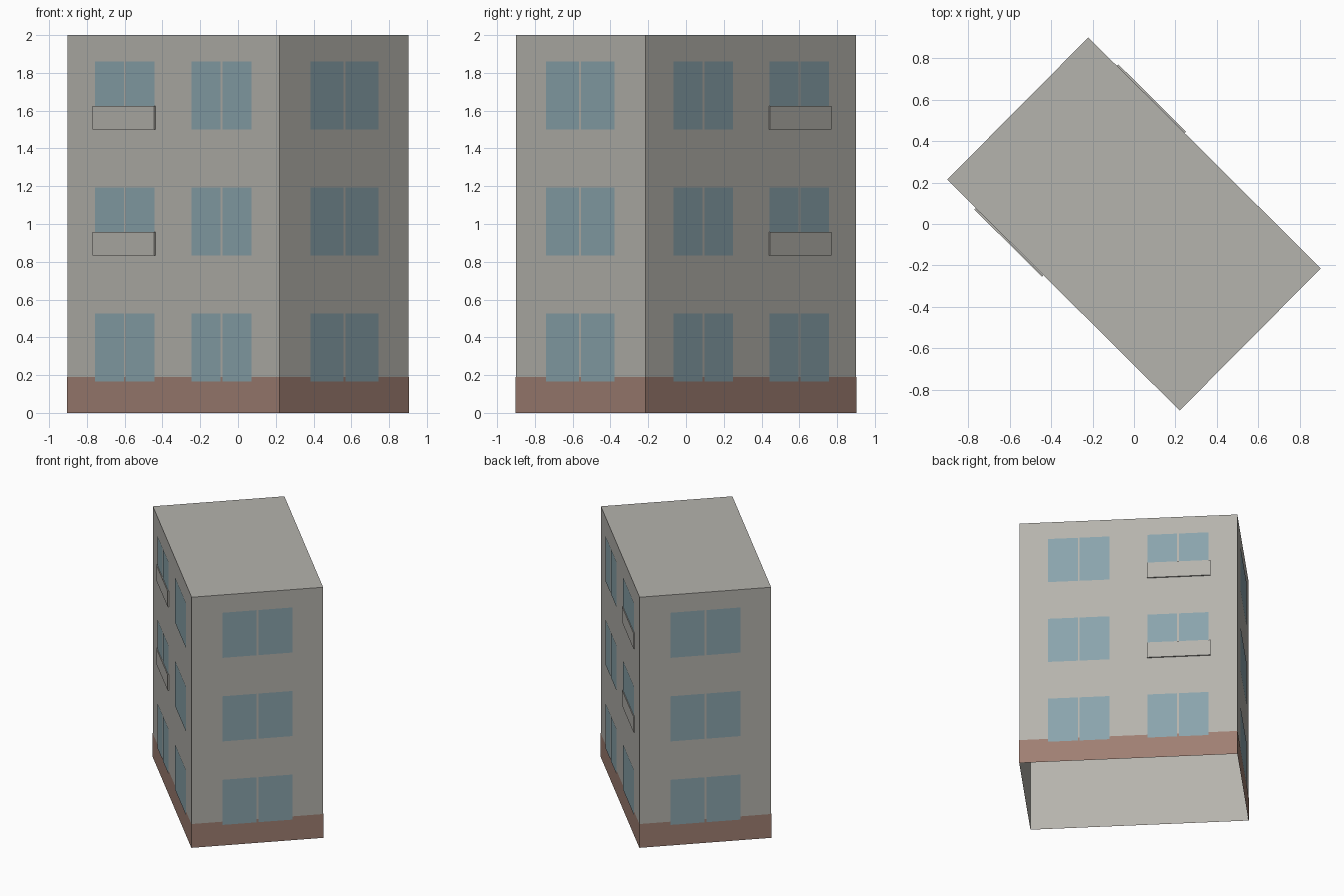
import bpy
import bmesh
import math
from mathutils import Matrix, Vector

cube = bpy.data.objects.get("Cube")
if cube:
    bpy.data.objects.remove(cube, do_unlink=True)

LENGTH, WIDTH, HEIGHT = 1.582, 0.967, 2.0
TURN = Matrix.Rotation(math.radians(-44.8), 4, 'Z')
STOREY, SILL, WINDOW_HEIGHT, MULLION = 0.667, 0.165, 0.36, 0.014


def make_material(name, colour):
    mat = bpy.data.materials.new(name)
    mat.use_nodes = True
    mat.diffuse_color = (*colour, 1)
    mat.node_tree.nodes["Principled BSDF"].inputs["Base Color"].default_value = (*colour, 1)
    return mat


plaster = make_material("grey plaster", (0.462, 0.451, 0.418))
glass = make_material("blue glass", (0.254, 0.371, 0.413))
brick = make_material("brown plinth", (0.347, 0.212, 0.171))


def finish(name, bm, mat):
    mesh = bpy.data.meshes.new(name)
    bm.to_mesh(mesh)
    bm.free()
    mesh.materials.append(mat)
    obj = bpy.data.objects.new(name, mesh)
    obj.matrix_world = TURN
    bpy.context.collection.objects.link(obj)
    return obj


def add_box(bm, low, high):
    low, high = Vector(low), Vector(high)
    place = Matrix.Translation((low + high) / 2) @ Matrix.Diagonal((*(high - low), 1))
    return bmesh.ops.create_cube(bm, size=1, matrix=place)["verts"]


def shell(name, length, width, height, mat, keep_top):
    """Upright box without a floor, and optionally without a top."""
    bm = bmesh.new()
    add_box(bm, (-length / 2, -width / 2, 0), (length / 2, width / 2, height))
    bm.normal_update()
    open_faces = [f for f in bm.faces
                  if f.normal.z < -0.5 or (f.normal.z > 0.5 and not keep_top)]
    bmesh.ops.delete(bm, geom=open_faces, context='FACES')
    return finish(name, bm, mat)


# Walls with flat roof, and plinth band round the foot
shell("walls_and_roof", LENGTH, WIDTH, HEIGHT, plaster, True)
shell("plinth", LENGTH + 0.004, WIDTH + 0.004, 0.19, brick, False)


def wall_frame(angle, distance):
    """Maps x along the wall, -y outwards from it, z up."""
    return Matrix.Rotation(angle, 4, 'Z') @ Matrix.Translation((0, -distance, 0))


def windows(name, frame, spans):
    bm = bmesh.new()
    for floor in range(3):
        z0 = SILL + floor * STOREY
        z1 = z0 + WINDOW_HEIGHT
        for left, right in spans:
            middle = (left + right) / 2
            for a, b in ((left, middle - MULLION / 2), (middle + MULLION / 2, right)):
                corners = ((a, z0), (b, z0), (b, z1), (a, z1))
                bm.faces.new([bm.verts.new(frame @ Vector((x, -0.004, z)))
                              for x, z in corners])
    return finish(name, bm, glass)


# Paired panes on all four walls
long_spans = ((-0.583, -0.138), (0.138, 0.583))
short_spans = ((-0.256, 0.256),)
front = wall_frame(0, WIDTH / 2)
back = wall_frame(math.pi, WIDTH / 2)
windows("front_windows", front, long_spans)
windows("back_windows", back, long_spans)
windows("right_end_windows", wall_frame(math.pi / 2, LENGTH / 2), short_spans)
windows("left_end_windows", wall_frame(-math.pi / 2, LENGTH / 2), short_spans)

# Shallow balcony panels below the upper windows of one column
for side, frame, start, end in (("front", front, -0.597, -0.135),
                                ("back", back, 0.135, 0.597)):
    bm = bmesh.new()
    for floor in (1, 2):
        z = SILL + floor * STOREY
        verts = add_box(bm, (start, -0.01, z), (end, -0.001, z + 0.125))
        bmesh.ops.transform(bm, matrix=frame, verts=verts)
    finish(side + "_balconies", bm, plaster)
